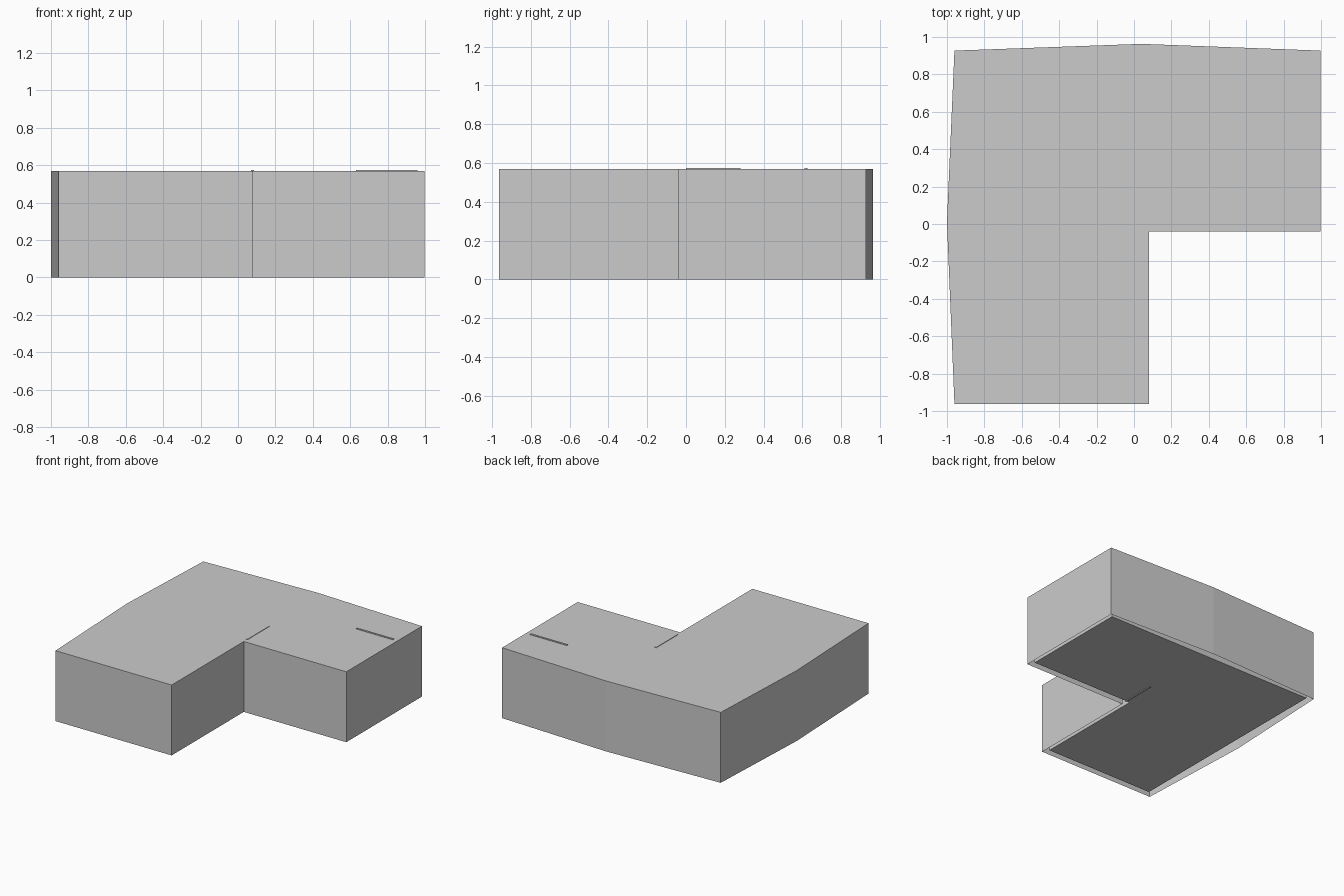
import bpy, bmesh

if "Cube" in bpy.data.objects:
    bpy.data.objects.remove(bpy.data.objects["Cube"])

def prism(name, outline, z0, z1, top=True, bottom=True):
    """Upright prism from an anticlockwise outline, with optional caps."""
    bm = bmesh.new()
    lo = [bm.verts.new((x, y, z0)) for x, y in outline]
    hi = [bm.verts.new((x, y, z1)) for x, y in outline]
    n = len(outline)
    for i in range(n):
        j = (i + 1) % n
        bm.faces.new((lo[i], lo[j], hi[j], hi[i]))
    if top:
        bm.faces.new(hi)
    if bottom:
        bm.faces.new(lo[::-1])
    mesh = bpy.data.meshes.new(name)
    bm.to_mesh(mesh)
    bm.free()
    ob = bpy.data.objects.new(name, mesh)
    bpy.context.collection.objects.link(ob)
    return ob

def slab(name, x0, x1, y0, y1, z0, z1):
    return prism(name, [(x0, y0), (x1, y0), (x1, y1), (x0, y1)], z0, z1)

# Outer L-shaped shell: left and back walls bow outward, open underneath
outer = [(-0.96, -0.963), (0.08, -0.963), (0.08, -0.04), (0.998, -0.04),
         (0.998, 0.927), (0.04, 0.963), (-0.96, 0.927), (-1.0, 0.01)]
prism("outer_walls_and_roof", outer, 0.0, 0.57, bottom=False)

# Inner wall skin with its floor, inset from the shell
inner = [(-0.92, -0.925), (0.042, -0.925), (0.042, 0.0), (0.96, 0.0),
         (0.96, 0.89), (-0.92, 0.89)]
prism("inner_walls_and_floor", inner, 0.01, 0.55, top=False)

# Thin partitions whose edges just break through the roof and floor
slab("side_partition", 0.63, 0.96, 0.61, 0.625, 0.02, 0.575)
slab("corner_partition", 0.07, 0.085, 0.0, 0.28, 0.004, 0.574)
